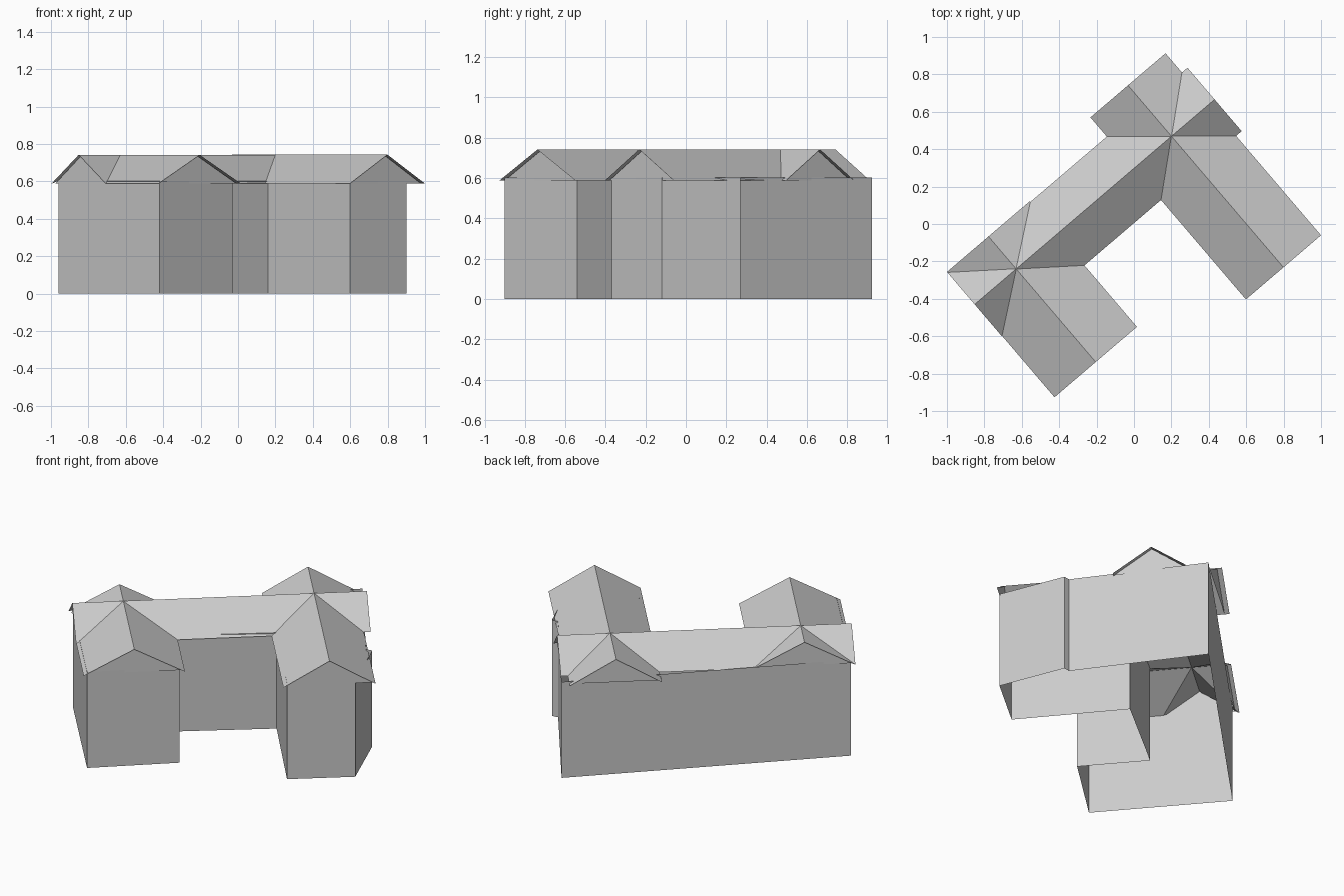
import bpy, bmesh, math
from mathutils import Matrix, Vector

if "Cube" in bpy.data.objects:
    bpy.data.objects.remove(bpy.data.objects["Cube"])

EAVE, RIDGE, WALL = 0.588, 0.742, 0.603
# building axes: local x runs along the main block, local -y along the wings
FRAME = Matrix.Translation((-0.63, -0.24, 0)) @ Matrix.Rotation(math.radians(40.5), 4, 'Z')


def add_object(name, verts, faces, recalc=True):
    mesh = bpy.data.meshes.new(name)
    mesh.from_pydata(verts, [], faces)
    if recalc:
        bm = bmesh.new()
        bm.from_mesh(mesh)
        bmesh.ops.recalc_face_normals(bm, faces=bm.faces)
        bm.to_mesh(mesh)
        bm.free()
    ob = bpy.data.objects.new(name, mesh)
    bpy.context.collection.objects.link(ob)
    return ob


def gable_prism(name, start, end, half, center, along_x, ridge):
    """Triangular roof volume from start to end along one building axis."""
    verts = []
    for a in (start, end):
        for b, z in ((-half, EAVE), (half, EAVE), (0, ridge)):
            p = (a, center + b, z) if along_x else (center + b, a, z)
            verts.append(FRAME @ Vector(p))
    faces = [(0, 1, 2), (3, 5, 4), (0, 3, 4, 1), (1, 4, 5, 2), (2, 5, 3, 0)]
    return add_object(name, verts, faces)


# walls: footprint raised to the eaves, open at top and bottom
foot = [(-0.96, -0.27), (-0.42, -0.90), (-0.03, -0.54), (-0.305, -0.22),
        (0.16, 0.155), (0.60, -0.37), (0.90, -0.12), (0.745, 0.27),
        (0.705, 0.265), (0.22, 0.923)]
n = len(foot)
verts = [(x, y, z) for z in (0, WALL) for x, y in foot]
faces = [(i, (i + 1) % n, n + (i + 1) % n, n + i) for i in range(n)]
add_object("walls", verts, faces, recalc=False)

# roof: three crossing gable volumes joined, keeping only the slopes
roof = gable_prism("roof", -0.292, 1.395, 0.223, 0, True, RIDGE)
wings = [gable_prism("left_wing_volume", -0.655, 0.228, 0.29, 0, False, RIDGE - 0.0007),
         gable_prism("right_wing_volume", -0.922, 0.358, 0.264, 1.092, False, RIDGE + 0.0006)]
for wing in wings:
    mod = roof.modifiers.new("join", 'BOOLEAN')
    mod.operation = 'UNION'
    mod.solver = 'EXACT'
    mod.object = wing
joined = bpy.data.meshes.new_from_object(
    roof.evaluated_get(bpy.context.evaluated_depsgraph_get()))
roof.modifiers.clear()
bm = bmesh.new()
bm.from_mesh(joined)
bmesh.ops.delete(bm, geom=[f for f in bm.faces if f.normal.z < 0.2], context='FACES')
bm.to_mesh(joined)
bm.free()
roof.data = joined
for wing in wings:
    bpy.data.objects.remove(wing)


# gable panels closing the triangle above each end wall
def gable_panel(name, pos, half, center, along_x):
    verts = []
    for b, z in ((-half, EAVE), (half, EAVE), (0, RIDGE - 0.004)):
        p = (pos, center + b, z) if along_x else (center + b, pos, z)
        verts.append(FRAME @ Vector(p))
    add_object(name, verts, [(0, 1, 2)])


gable_panel("left_wing_front_gable", -0.63, 0.28, 0, False)
gable_panel("left_wing_back_gable", 0.205, 0.28, 0, False)
gable_panel("right_wing_front_gable", -0.90, 0.255, 1.092, False)
gable_panel("right_wing_back_gable", 0.33, 0.255, 1.092, False)
gable_panel("main_left_gable", -0.272, 0.215, 0, True)
gable_panel("main_right_gable", 1.375, 0.215, 0, True)
